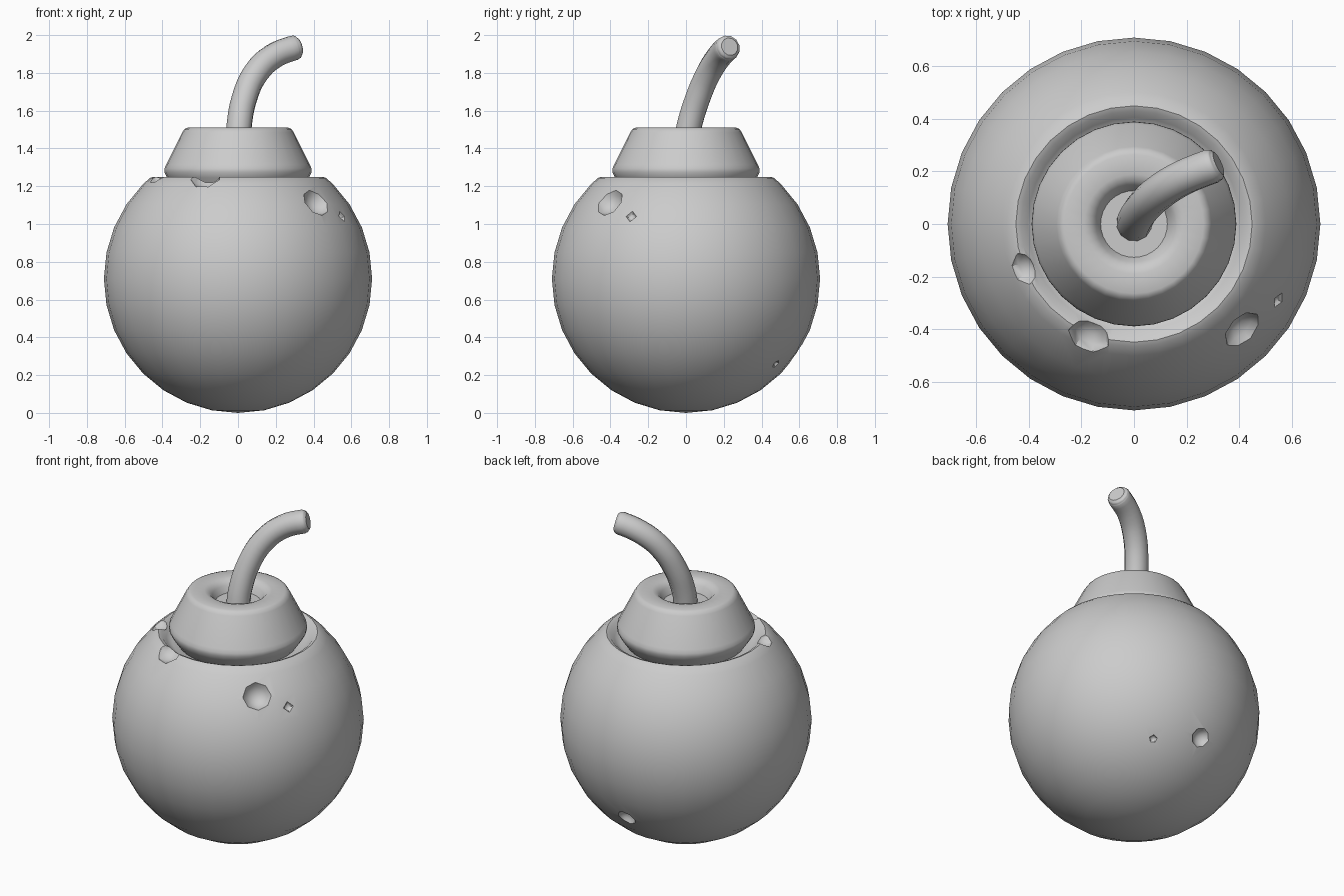
import bpy, bmesh, math
from mathutils import Vector

if "Cube" in bpy.data.objects:
    bpy.data.objects.remove(bpy.data.objects["Cube"])

R = 0.71


def smooth(obj, degrees):
    bpy.ops.object.select_all(action='DESELECT')
    obj.select_set(True)
    bpy.context.view_layer.objects.active = obj
    bpy.ops.object.shade_smooth_by_angle(angle=math.radians(degrees))


def lathe(name, profile, segments=32):
    """Closed solid of revolution; profile runs from axis to axis."""
    bm = bmesh.new()
    verts = [bm.verts.new((r, 0, z)) for r, z in profile]
    edges = [bm.edges.new(pair) for pair in zip(verts, verts[1:])]
    bmesh.ops.spin(bm, geom=verts + edges, cent=(0, 0, 0), axis=(0, 0, 1),
                   angle=math.tau, steps=segments, use_duplicate=False)
    bmesh.ops.remove_doubles(bm, verts=bm.verts, dist=0.0005)
    bmesh.ops.recalc_face_normals(bm, faces=bm.faces)
    mesh = bpy.data.meshes.new(name)
    bm.to_mesh(mesh)
    bm.free()
    obj = bpy.data.objects.new(name, mesh)
    bpy.context.collection.objects.link(obj)
    return obj


# Round body: 16-ring sphere profile, truncated into a shallow collar groove
arc = [(R * math.sin(i * math.pi / 16), R - R * math.cos(i * math.pi / 16))
       for i in range(13)]
arc[0] = (0, 0)
body = lathe("body", arc + [(0.467, 1.243), (0.45, 1.25), (0.43, 1.242),
                            (0.405, 1.215), (0.37, 1.19), (0, 1.19)])

# Craters: direction from the ball centre, opening radius, number of sides
craters = [
    ((0.41, -0.40, 0.40), 0.083, 8),
    ((0.55, -0.29, 0.33), 0.034, 4),
    ((-0.17, -0.425, 0.54), 0.085, 7),
    ((-0.405, -0.165, 0.54), 0.067, 7),
    ((0.0, 0.59, -0.40), 0.058, 8),
    ((0.26, 0.48, -0.455), 0.026, 5),
]
for direction, radius, sides in craters:
    d = Vector(direction).normalized()
    bpy.ops.mesh.primitive_uv_sphere_add(
        segments=sides, ring_count=8, radius=radius * 1.08,
        location=Vector((0, 0, R)) + d * (R + radius * 0.35),
        rotation=d.to_track_quat('Z', 'Y').to_euler())
    cutter = bpy.context.object
    cutter.name = "crater_cutter"
    cutter.hide_render = True
    mod = body.modifiers.new("crater", 'BOOLEAN')
    mod.operation = 'DIFFERENCE'
    mod.solver = 'EXACT'
    mod.object = cutter
    bpy.context.view_layer.objects.active = body
    bpy.ops.object.modifier_apply(modifier=mod.name)
    bpy.data.objects.remove(cutter)
smooth(body, 42)

# Tapered cap with a dished hole for the fuse
cap = lathe("cap", [(0, 1.18), (0.33, 1.18), (0.375, 1.245), (0.39, 1.275),
                    (0.389, 1.295), (0.38, 1.315), (0.295, 1.485),
                    (0.283, 1.503), (0.265, 1.51), (0.19, 1.51),
                    (0.165, 1.502), (0.145, 1.48), (0.127, 1.44), (0, 1.44)])
smooth(cap, 50)

# Bent fuse: swept tube, rounded at the tip by shrinking the radius
path = [(0, 0, 1.42, 1), (0.005, 0.015, 1.51, 1), (0.032, 0.06, 1.66, 1),
        (0.095, 0.12, 1.80, 1), (0.19, 0.178, 1.89, 1),
        (0.295, 0.22, 1.932, 1), (0.311, 0.226, 1.936, 0.92),
        (0.322, 0.231, 1.939, 0.7)]
curve = bpy.data.curves.new("fuse", 'CURVE')
curve.dimensions = '3D'
curve.bevel_depth = 0.068
curve.bevel_resolution = 4
curve.resolution_u = 4
curve.use_fill_caps = True
spline = curve.splines.new('BEZIER')
spline.bezier_points.add(len(path) - 1)
for point, (x, y, z, r) in zip(spline.bezier_points, path):
    point.co = (x, y, z)
    point.radius = r
    point.handle_left_type = point.handle_right_type = 'AUTO'
fuse = bpy.data.objects.new("fuse", curve)
bpy.context.collection.objects.link(fuse)
bpy.ops.object.select_all(action='DESELECT')
fuse.select_set(True)
bpy.context.view_layer.objects.active = fuse
bpy.ops.object.convert(target='MESH')
smooth(bpy.context.object, 50)
